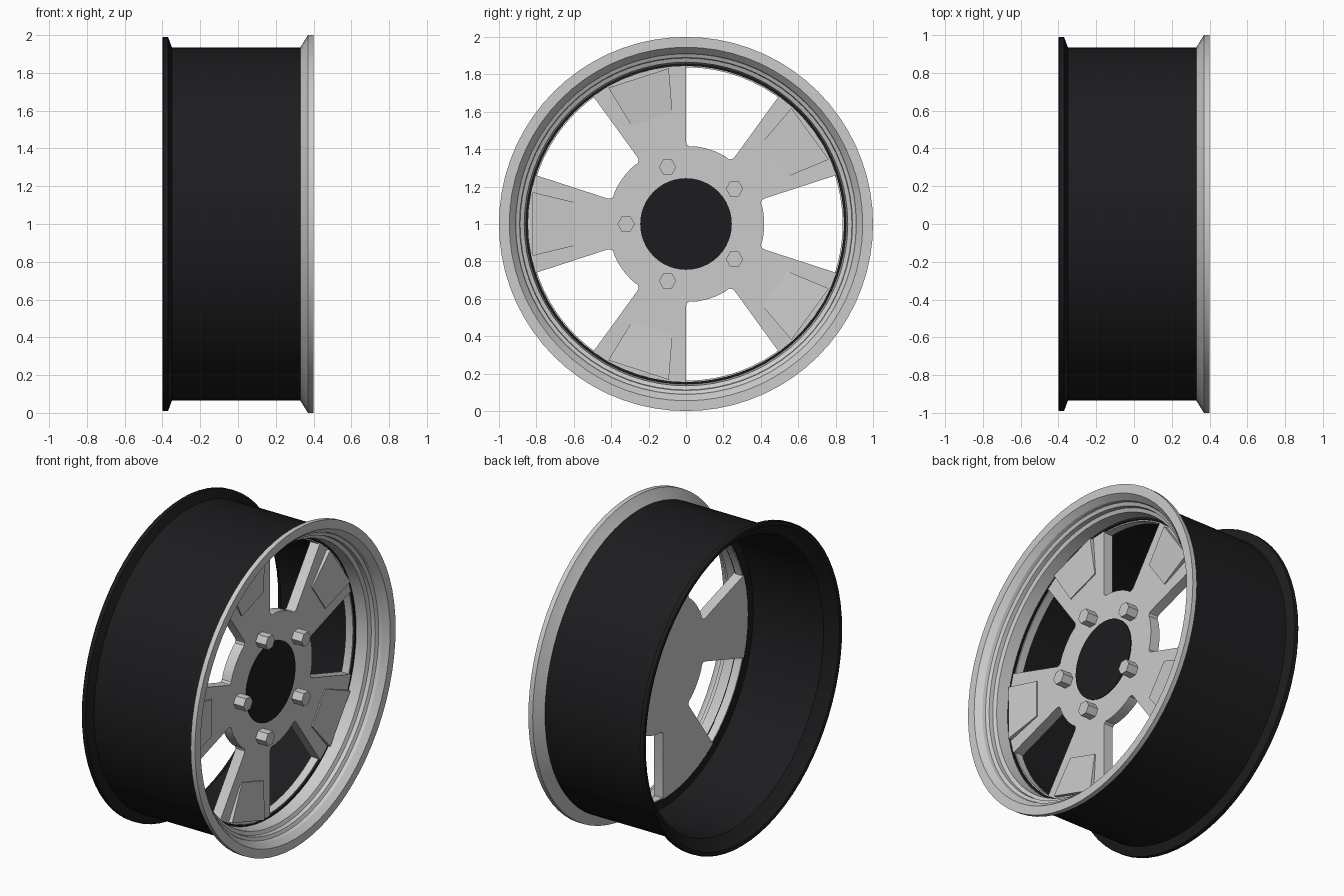
import bpy, bmesh
from math import sin, cos, radians, tau

if "Cube" in bpy.data.objects:
    bpy.data.objects.remove(bpy.data.objects["Cube"])

SPOKES = [36 + 72 * i for i in range(5)]
black = bpy.data.materials.new("black_paint")
black.diffuse_color = (0.012, 0.012, 0.014, 1)
black.use_nodes = True
black.node_tree.nodes["Principled BSDF"].inputs["Base Color"].default_value = black.diffuse_color


def pt(x, r, deg):
    """Point at axial position x, radius r and angle in the wheel plane."""
    a = radians(deg)
    return (x, r * cos(a), 1 + r * sin(a))


def finish(bm, name, mat=None, smooth=True):
    bmesh.ops.recalc_face_normals(bm, faces=bm.faces)
    me = bpy.data.meshes.new(name)
    bm.to_mesh(me)
    bm.free()
    ob = bpy.data.objects.new(name, me)
    bpy.context.collection.objects.link(ob)
    if mat:
        me.materials.append(mat)
    if smooth:
        bpy.context.view_layer.objects.active = ob
        ob.select_set(True)
        bpy.ops.object.shade_smooth_by_angle(angle=radians(25))
        ob.select_set(False)
    return ob


def lathe(name, profile, mat=None, n=72):
    """Spin a closed (x, radius) profile around the axle."""
    bm = bmesh.new()
    rings = [[bm.verts.new(pt(x, r, 360 * i / n)) for x, r in profile] for i in range(n)]
    m = len(profile)
    for i in range(n):
        a, b = rings[i], rings[(i + 1) % n]
        for j in range(m):
            k = (j + 1) % m
            bm.faces.new((a[j], a[k], b[k], b[j]))
    return finish(bm, name, mat)


def prism(name, back, front, mat=None, smooth=False):
    """Solid between two matching outlines."""
    bm = bmesh.new()
    a = [bm.verts.new(p) for p in back]
    b = [bm.verts.new(p) for p in front]
    bm.faces.new(a)
    bm.faces.new(b)
    for i in range(len(a)):
        j = (i + 1) % len(a)
        bm.faces.new((a[i], a[j], b[j], b[i]))
    return finish(bm, name, mat, smooth)


# Black barrel with rear flange and inner mounting ledge
lathe("barrel", [(-.40, .985), (-.395, .99), (-.37, .99), (-.35, .935), (.335, .935),
                 (.33, .91), (.24, .88), (.225, .862), (.225, .845), (.16, .845),
                 (.16, .90), (-.33, .90), (-.37, .945), (-.395, .965)], black)

# Grey stepped front lip
lathe("front_lip", [(.33, .935), (.37, 1), (.40, 1), (.40, .945), (.365, .915),
                    (.345, .91), (.335, .89), (.31, .887), (.30, .865), (.225, .857),
                    (.225, .87), (.31, .91)])

# Thin grey band closing the outside of the windows
lathe("spoke_band", [(.165, .838), (.215, .838), (.215, .85), (.165, .85)])

# Spoked centre disc: five spokes and a round hub
outline = []
for s in SPOKES:
    outline += [(.845, s - 18 + 6 * i) for i in range(7)]
    outline += [(.44, s + 18), (.425, s + 18.6), (.415, s + 20.5)]
    outline += [(.418, s + 24 + 4 * i) for i in range(7)]
    outline += [(.415, s + 51.5), (.425, s + 53.4), (.44, s + 54)]
prism("spoke_disc", [pt(.16, *p) for p in outline], [pt(.225, *p) for p in outline], smooth=True)

# Sloping raised pads on the spokes
pad = [(.60, -11, .232), (.60, 11, .232), (.838, 11.7, .25), (.838, -11.7, .25)]
for i, s in enumerate(SPOKES):
    prism(f"spoke_pad_{i + 1}", [pt(.21, r, s + a) for r, a, x in pad],
          [pt(x, r, s + a) for r, a, x in pad])

# Hexagonal wheel nuts
for i, s in enumerate(SPOKES):
    _, cy, cz = pt(0, .32, s)
    hexa = [(cy + .046 * cos(tau * k / 6), cz + .046 * sin(tau * k / 6)) for k in range(6)]
    prism(f"wheel_nut_{i + 1}", [(.21, y, z) for y, z in hexa], [(.295, y, z) for y, z in hexa])

# Black centre cap
circle = [(.245, 360 * i / 48) for i in range(48)]
prism("centre_cap", [pt(.20, *p) for p in circle], [pt(.23, *p) for p in circle], black, True)
